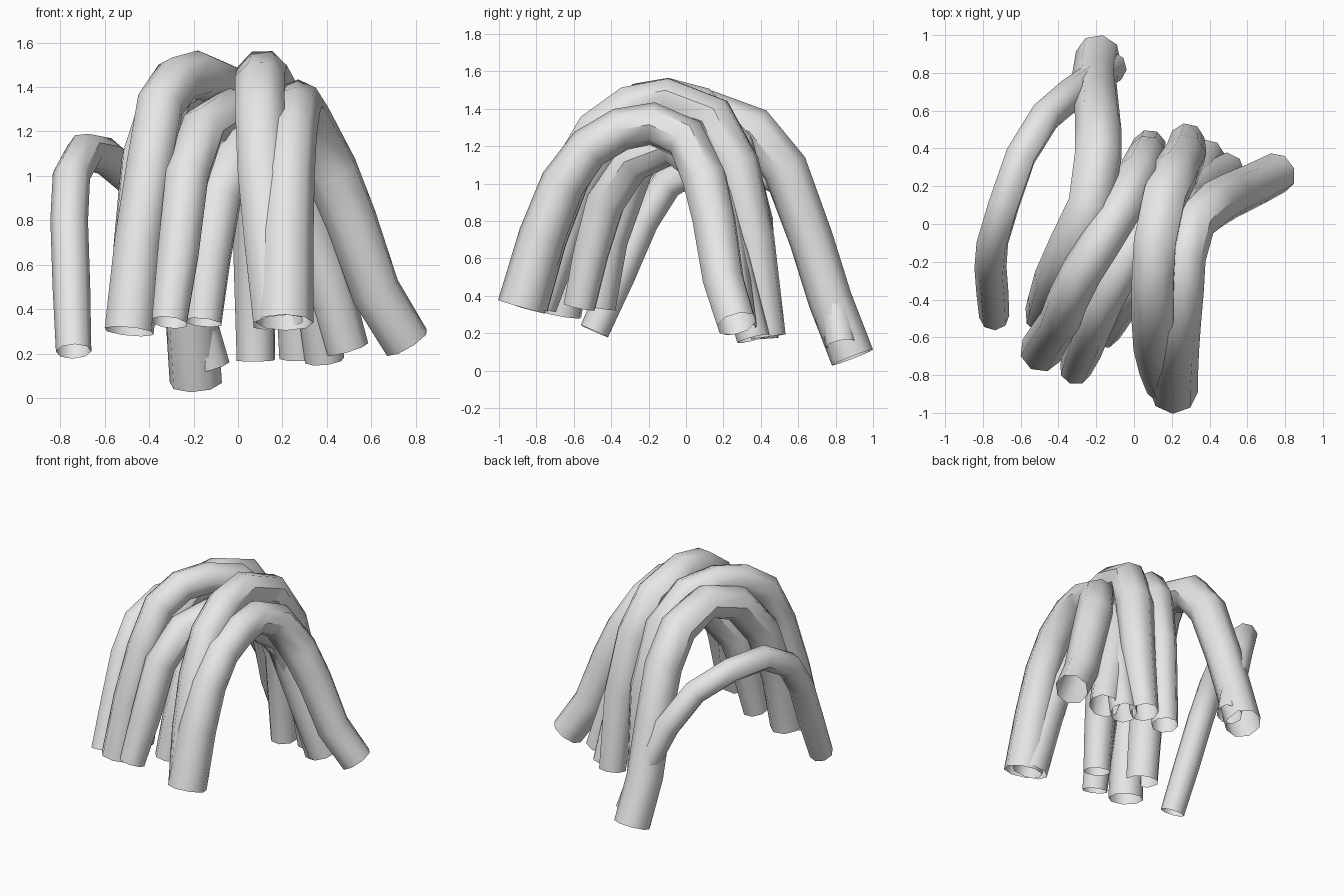
import bpy

grey = bpy.data.materials.new("light grey")
grey.diffuse_color = (0.8, 0.8, 0.8, 1)


def strand(name, points):
    """Open-ended eight-sided tube through (x, y, z, radius) points."""
    curve = bpy.data.curves.new(name + "_path", 'CURVE')
    curve.dimensions = '3D'
    curve.twist_mode = 'MINIMUM'
    curve.bevel_depth = 1.0
    curve.bevel_resolution = 2
    curve.use_fill_caps = False
    spline = curve.splines.new('POLY')
    spline.points.add(len(points) - 1)
    for p, (x, y, z, r) in zip(spline.points, points):
        p.co = (x, y, z, 1)
        p.radius = r
    path = bpy.data.objects.new(name + "_path", curve)
    bpy.context.collection.objects.link(path)
    bpy.context.view_layer.update()
    deps = bpy.context.evaluated_depsgraph_get()
    mesh = bpy.data.meshes.new_from_object(path.evaluated_get(deps))
    bpy.data.objects.remove(path)
    obj = bpy.data.objects.new(name, mesh)
    bpy.context.collection.objects.link(obj)
    mesh.materials.clear()
    mesh.materials.append(grey)
    bpy.ops.object.select_all(action='DESELECT')
    obj.select_set(True)
    bpy.context.view_layer.objects.active = obj
    bpy.ops.object.shade_smooth_by_angle(angle=0.8)


# Thin outlying strand on the left, meeting the rear strand at its foot
strand("thin_left_strand", [
    (-0.74, -0.49, 0.21, .08), (-0.75, -0.36, 0.5, .085), (-0.76, -0.23, 0.8, .085),
    (-0.75, -0.1, 1.0, .085), (-0.69, 0.1, 1.11, .085), (-0.60, 0.36, 1.09, .085),
    (-0.47, 0.57, 0.98, .085), (-0.33, 0.69, 0.74, .085), (-0.2, 0.78, 0.42, .085),
    (-0.12, 0.83, 0.14, .085)])

# Strand reaching furthest back
strand("rear_strand", [
    (-0.47, -0.48, 0.34, .11), (-0.45, -0.42, 0.7, .115), (-0.41, -0.29, 1.08, .12),
    (-0.33, -0.11, 1.33, .12), (-0.23, 0.1, 1.39, .12), (-0.19, 0.36, 1.29, .125),
    (-0.19, 0.53, 1.08, .125), (-0.2, 0.67, 0.7, .12), (-0.21, 0.77, 0.38, .12),
    (-0.19, 0.89, 0.07, .12)])

# Tall strand crossing diagonally over the left side
strand("tall_left_strand", [
    (-0.49, -0.67, 0.3, .115), (-0.45, -0.6, 0.7, .11), (-0.395, -0.52, 1.05, .11),
    (-0.35, -0.4, 1.32, .11), (-0.275, -0.25, 1.43, .11), (-0.18, -0.1, 1.455, .11),
    (-0.07, 0.08, 1.41, .11),
    (0.02, 0.26, 1.2, .11), (0.07, 0.37, 0.8, .1), (0.08, 0.41, 0.17, .09)])

# Lower diagonal strand next to it
strand("middle_left_strand", [
    (-0.31, -0.77, 0.34, .085), (-0.27, -0.67, 0.65, .1), (-0.23, -0.56, 1.0, .105),
    (-0.16, -0.4, 1.21, .105), (-0.04, -0.18, 1.29, .105), (0.1, 0.02, 1.25, .105),
    (0.25, 0.16, 0.98, .105), (0.38, 0.22, 0.6, .11), (0.49, 0.28, 0.22, .1)])

# Innermost, lowest strand
strand("inner_strand", [
    (-0.16, -0.57, 0.34, .09), (-0.13, -0.51, 0.62, .1), (-0.09, -0.43, 0.9, .11),
    (0.01, -0.28, 1.12, .11), (0.12, -0.07, 1.2, .105), (0.25, 0.12, 1.05, .1),
    (0.34, 0.25, 0.6, .1), (0.39, 0.36, 0.17, .09)])

# Tall strand right of centre
strand("tall_centre_strand", [
    (0.18, -0.85, 0.34, .12), (0.14, -0.75, 0.7, .12), (0.11, -0.63, 1.02, .12),
    (0.1, -0.48, 1.28, .12), (0.1, -0.3, 1.41, .12), (0.11, -0.1, 1.45, .12),
    (0.16, 0.14, 1.36, .12), (0.22, 0.27, 1.1, .125), (0.27, 0.36, 0.7, .115),
    (0.28, 0.44, 0.18, .095)])

# Right strand splaying outward behind
strand("right_strand", [
    (0.21, -0.88, 0.34, .13), (0.215, -0.77, 0.72, .125), (0.225, -0.66, 1.0, .12),
    (0.24, -0.52, 1.19, .115), (0.255, -0.35, 1.29, .115), (0.265, -0.18, 1.32, .115),
    (0.31, 0.0, 1.24, .12), (0.42, 0.1, 1.02, .125), (0.51, 0.15, 0.8, .12),
    (0.62, 0.2, 0.48, .115), (0.76, 0.27, 0.25, .11)])
